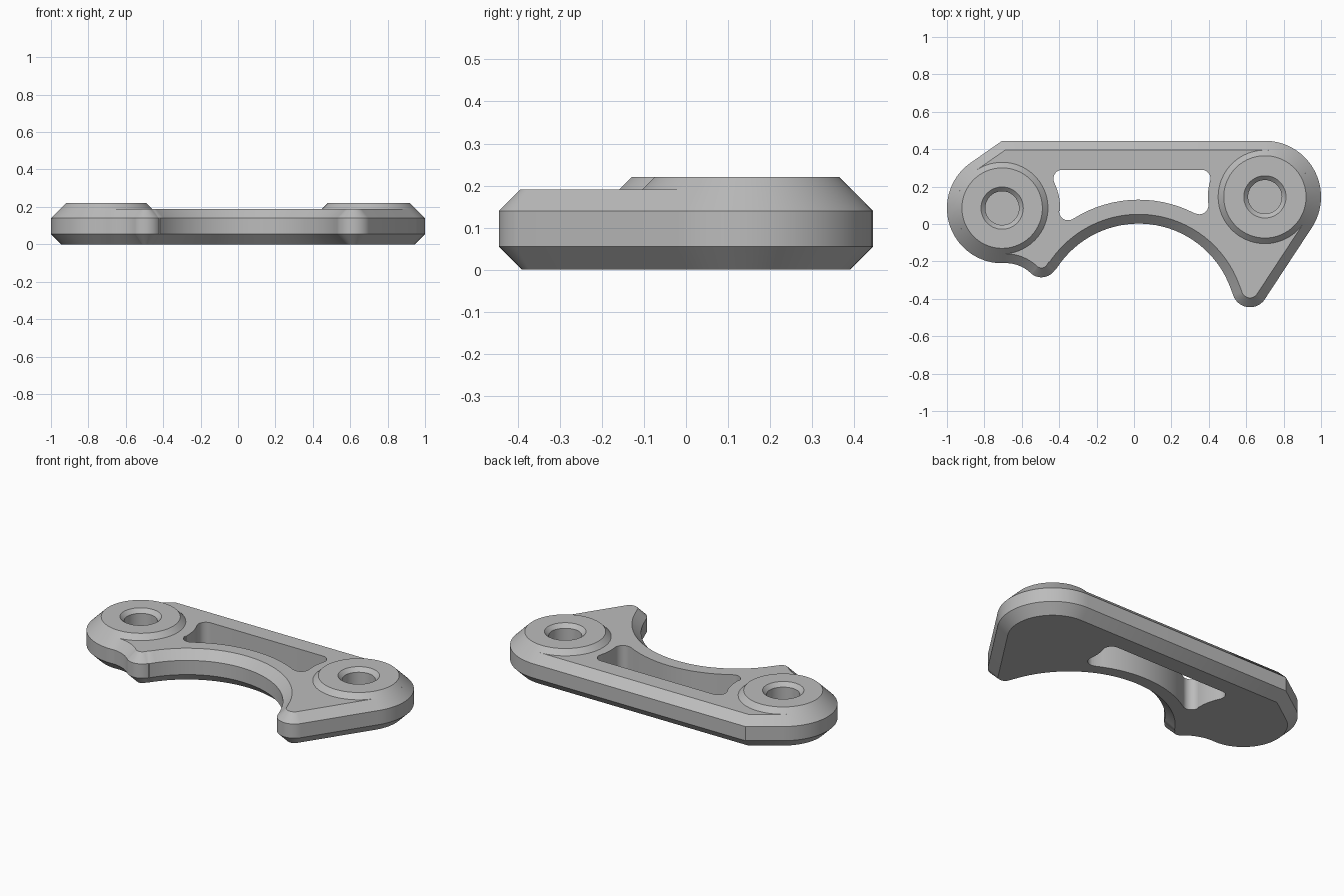
import bpy, bmesh, math
from mathutils import Vector

if "Cube" in bpy.data.objects:
    bpy.data.objects.remove(bpy.data.objects["Cube"], do_unlink=True)

grey = bpy.data.materials.new("plain_grey")
grey.use_nodes = True
colour = (0.5, 0.5, 0.5, 1)
grey.diffuse_color = colour
grey.node_tree.nodes["Principled BSDF"].inputs["Base Color"].default_value = colour

LEFT_BOSS, LEFT_R = (-0.705, 0.085), 0.295
RIGHT_BOSS, RIGHT_R = (0.70, 0.145), 0.30
ARCH = (0.025, -0.52)
HOLE_R, DECK, BOSS_TOP, FLOOR = 0.09, 0.19, 0.22, 0.06


def arc(centre, r, a0, a1):
    """Points along an arc, angles in degrees."""
    n = max(6, int(abs(a1 - a0) / 4))
    angles = [math.radians(a0 + (a1 - a0) * i / n) for i in range(n + 1)]
    return [Vector((centre[0] + r * math.cos(a), centre[1] + r * math.sin(a))) for a in angles]


def join(*runs):
    """Chain runs of points, dropping near duplicates."""
    pts = []
    for p in (p for run in runs for p in run):
        if not pts or (p - pts[-1]).length > 0.004:
            pts.append(p)
    if (pts[0] - pts[-1]).length < 0.004:
        pts.pop()
    return pts


def inset(pts, d):
    """Move a counter-clockwise loop inward by d with mitred corners."""
    out = []
    for i, p in enumerate(pts):
        a = (p - pts[i - 1]).normalized()
        b = (pts[(i + 1) % len(pts)] - p).normalized()
        na, nb = Vector((-a.y, a.x)), Vector((-b.y, b.x))
        out.append(p + (na + nb) * d / (1 + max(na.dot(nb), 0)))
    return out


def stack(name, layers, cap=True, closed=False):
    """Solid through (loop, z) layers; closed joins last layer to the first."""
    bm = bmesh.new()
    rings = [[bm.verts.new((p.x, p.y, z)) for p in loop] for loop, z in layers]
    pairs = list(zip(rings, rings[1:]))
    if closed:
        pairs.append((rings[-1], rings[0]))
    for low, high in pairs:
        for i in range(len(low)):
            bm.faces.new((low[i - 1], low[i], high[i], high[i - 1]))
    if cap:
        bm.faces.new(rings[0][::-1])
        bm.faces.new(rings[-1])
    bmesh.ops.recalc_face_normals(bm, faces=bm.faces)
    mesh = bpy.data.meshes.new(name)
    bm.to_mesh(mesh)
    bm.free()
    mesh.materials.append(grey)
    obj = bpy.data.objects.new(name, mesh)
    bpy.context.collection.objects.link(obj)
    return obj


def circle(centre, r):
    return arc(centre, r, 0, 360)[:-1]


def smooth(obj):
    bpy.ops.object.select_all(action="DESELECT")
    obj.select_set(True)
    bpy.context.view_layer.objects.active = obj
    bpy.ops.object.shade_smooth_by_angle(angle=math.radians(28))


# Bracket outline: long tooth, right end, left end, short tooth, arch
outline = join(
    arc((0.62, -0.35), 0.095, 196, 326),
    arc(RIGHT_BOSS, RIGHT_R, -34, 90),
    [Vector((-0.705, 0.445))],
    arc(LEFT_BOSS, LEFT_R, 125, 272),
    arc((-0.688, -0.409), 0.2, 92, 47),
    arc((-0.495, -0.2), 0.085, 227, 328),
    arc(ARCH, 0.522, 148, 16),
)
plate = stack("bracket_plate", [
    (inset(outline, 0.055), 0), (outline, 0.055),
    (outline, 0.14), (inset(outline, 0.05), DECK)])

# Window that follows both bosses and the arch
CORNER = 0.048
window = join(
    arc((-0.352, 0.068), CORNER, 177, 303),
    arc(ARCH, 0.65, 122.7, 62.3),
    arc((0.35, 0.10), CORNER, 242, 367),
    arc(RIGHT_BOSS, 0.305, 187, 164),
    arc((0.361, 0.242), CORNER, -16, 90),
    arc((-0.383, 0.242), CORNER, 90, 206),
    arc(LEFT_BOSS, 0.31, 26, -2.8),
)
cutters = [stack("window_cutter", [(window, -0.1), (window, 0.4)])]
for side, centre in (("left", LEFT_BOSS), ("right", RIGHT_BOSS)):
    hole = circle(centre, HOLE_R)
    cutters.append(stack(side + "_hole_cutter", [(hole, FLOOR), (hole, 0.4)]))

for cutter in cutters:
    mod = plate.modifiers.new(cutter.name, "BOOLEAN")
    mod.operation = "DIFFERENCE"
    mod.solver = "EXACT"
    mod.object = cutter
    cutter.hide_render = True
    bpy.context.view_layer.objects.active = plate
    bpy.ops.object.modifier_apply(modifier=mod.name)
for cutter in cutters:
    bpy.data.objects.remove(cutter, do_unlink=True)
smooth(plate)

# Raised bosses with countersunk blind holes
for side, centre, r in (("left", LEFT_BOSS, LEFT_R), ("right", RIGHT_BOSS, RIGHT_R)):
    profile = [(r - 0.05, DECK), (r - 0.08, BOSS_TOP),
               (HOLE_R + 0.023, BOSS_TOP), (HOLE_R, BOSS_TOP - 0.023), (HOLE_R, DECK)]
    boss = stack(side + "_boss", [(circle(centre, rad), z) for rad, z in profile],
                 cap=False, closed=True)
    smooth(boss)
